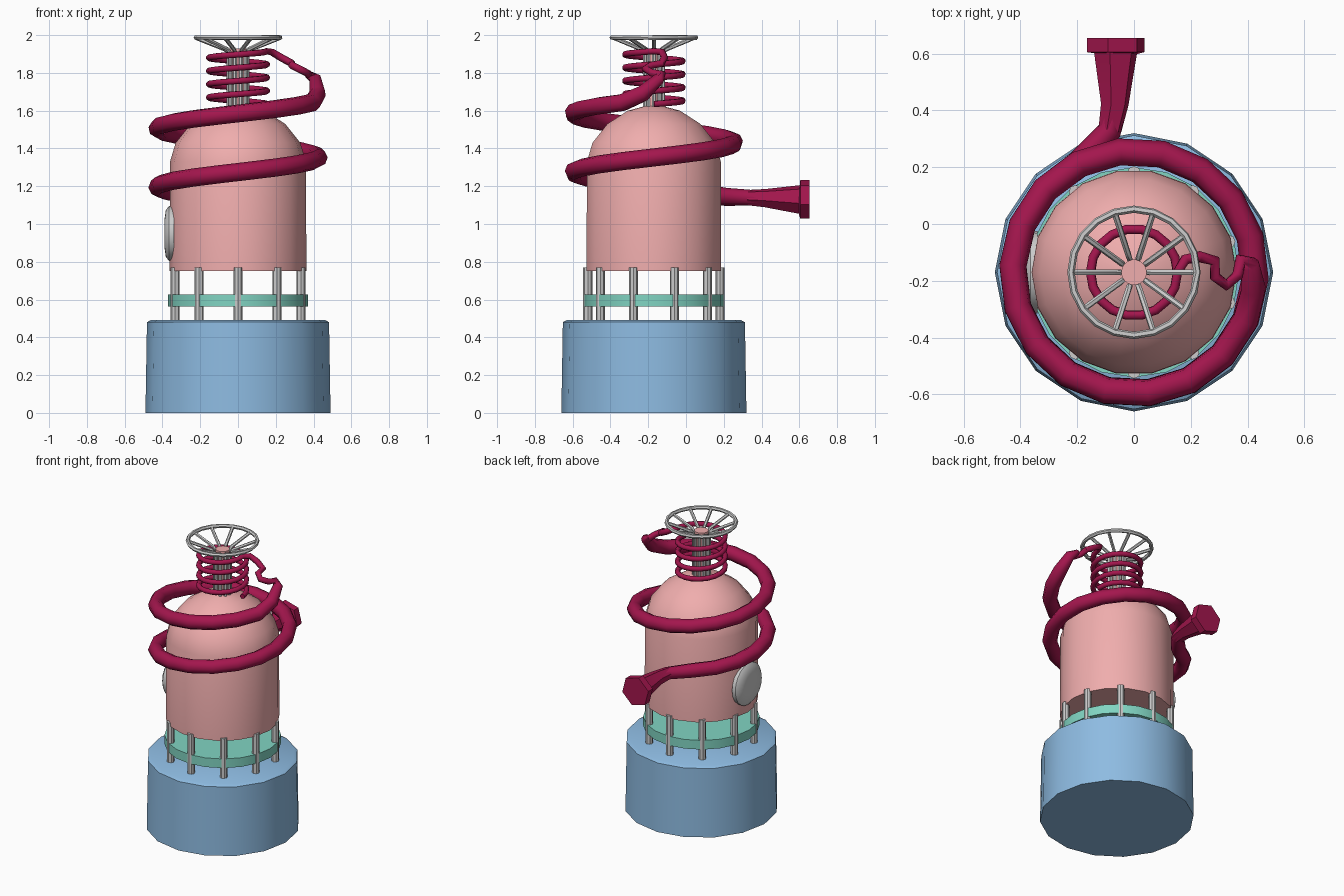
import bpy, bmesh, math
from mathutils import Vector, Matrix

if "Cube" in bpy.data.objects:
    bpy.data.objects.remove(bpy.data.objects["Cube"])

CY = -0.17  # the upright axis of the tank sits forward of the origin


def material(name, rgb):
    m = bpy.data.materials.new(name)
    m.diffuse_color = (*rgb, 1)
    m.use_nodes = True
    m.node_tree.nodes["Principled BSDF"].inputs["Base Color"].default_value = m.diffuse_color
    return m


BLUE = material("blue", (0.27, 0.50, 0.76))
PINK = material("pink", (0.87, 0.42, 0.42))
TEAL = material("teal", (0.22, 0.66, 0.54))
RED = material("crimson", (0.37, 0.008, 0.075))


def finish(bm, name, mat=None, angle=40):
    bmesh.ops.recalc_face_normals(bm, faces=bm.faces)
    me = bpy.data.meshes.new(name)
    bm.to_mesh(me)
    bm.free()
    ob = bpy.data.objects.new(name, me)
    bpy.context.collection.objects.link(ob)
    if mat:
        me.materials.append(mat)
    bpy.ops.object.select_all(action='DESELECT')
    ob.select_set(True)
    bpy.context.view_layer.objects.active = ob
    bpy.ops.object.shade_smooth_by_angle(angle=math.radians(angle))
    return ob


def bridge(bm, a, b):
    n = len(a)
    for i in range(n):
        bm.faces.new((a[i], a[(i + 1) % n], b[(i + 1) % n], b[i]))


def lathe(name, profile, sides, mat=None, matrix=None):
    """Capped solid from (radius, height) pairs."""
    bm = bmesh.new()
    rings = [[bm.verts.new((r * math.cos(math.tau * i / sides), r * math.sin(math.tau * i / sides), z))
              for i in range(sides)] for r, z in profile]
    for a, b in zip(rings, rings[1:]):
        bridge(bm, a, b)
    bm.faces.new(rings[0])
    bm.faces.new(rings[-1])
    bm.transform(matrix or Matrix.Translation((0, CY, 0)))
    return finish(bm, name, mat)


def sweep(bm, pts, radii, sides=8, closed=False):
    """Tube along a path, carrying the frame forward so it does not twist."""
    pts = [Vector(p) for p in pts]
    n = len(pts)
    rings, side = [], None
    for i, p in enumerate(pts):
        if closed:
            t = pts[(i + 1) % n] - pts[i - 1]
        else:
            t = pts[min(i + 1, n - 1)] - pts[max(i - 1, 0)]
        t.normalize()
        if side is None:
            side = t.orthogonal()
        side = (side - t * side.dot(t)).normalized()
        up = t.cross(side)
        r = radii[i] if isinstance(radii, list) else radii
        rings.append([bm.verts.new(p + r * (math.cos(math.tau * k / sides) * side
                                            + math.sin(math.tau * k / sides) * up)) for k in range(sides)])
    for a, b in zip(rings, rings[1:]):
        bridge(bm, a, b)
    if closed:
        bridge(bm, rings[-1], rings[0])
    else:
        bm.faces.new(rings[0])
        bm.faces.new(rings[-1])


def polar(r, deg, z):
    a = math.radians(deg)
    return (r * math.cos(a), CY + r * math.sin(a), z)


# Base drum
lathe("base_drum", [(0.49, 0), (0.482, 0.48), (0.46, 0.492)], 16, BLUE)

# Support posts between base and tank
bm = bmesh.new()
for i in range(10):
    a = 18 + 36 * i
    sweep(bm, [polar(0.35, a, 0.47), polar(0.35, a, 0.77)], 0.024)
finish(bm, "support_posts")

# Teal disc held by the posts
lathe("middle_disc", [(0.37, 0.563), (0.37, 0.627)], 20, TEAL)

# Tank with domed shoulder and neck
lathe("tank", [(0.362, 0.75), (0.36, 1.33), (0.33, 1.43), (0.25, 1.53), (0.14, 1.60),
               (0.045, 1.625), (0.045, 1.93)], 18, PINK)

# Round badge on the left flank (domed plate)
lathe("side_badge", [(0.145, 0.0), (0.145, 0.025), (0.125, 0.042), (0.07, 0.05)], 20, None,
      Matrix.Translation((-0.34, CY, 0.95)) @ Matrix.Rotation(math.radians(-90), 4, 'Y'))

# Hand wheel: rods climb the neck, then flare out to the rim
bm = bmesh.new()
for i in range(10):
    a = 36 * i
    sweep(bm, [polar(0.05, a, 1.60), polar(0.05, a, 1.905), polar(0.07, a, 1.925), polar(0.222, a, 1.985)],
          0.011, 6)
sweep(bm, [polar(0.222, 18 * i, 1.987) for i in range(20)], 0.013, 6, closed=True)
finish(bm, "hand_wheel")

# Main hose: straight inlet at the back, two turns round the tank, tapering to the thin line
path = [((-0.065, 0.42, 1.135), 0.04), ((-0.085, 0.33, 1.14), 0.042)]
for k in range(30):
    deg = 117 + 20 * k
    path.append((polar(0.427, deg, 1.12 + 0.31 * (deg - 90) / 360), 0.048))
path += [(polar(0.425, 712, 1.69), 0.045), (polar(0.41, 724, 1.77), 0.032)]
# Thin kinked line up to the top of the small coil
path += [((0.375, -0.125, 1.79), 0.022), ((0.365, -0.18, 1.80), 0.02), ((0.325, -0.215, 1.82), 0.02),
         ((0.285, -0.185, 1.84), 0.02), ((0.285, -0.13, 1.85), 0.02), ((0.23, -0.115, 1.88), 0.02),
         ((0.18, -0.125, 1.91), 0.019)]
# Small coil winding down the neck
for k in range(73):
    path.append((polar(0.153, -20 * k, 1.915 - 0.28 * k / 72), 0.017))
bm = bmesh.new()
sweep(bm, [p for p, r in path], [r for p, r in path])
finish(bm, "hose", RED, 60)

# Six-sided flared outlet
bm = bmesh.new()
sweep(bm, [(-0.085, 0.33, 1.14), (-0.068, 0.42, 1.137), (-0.065, 0.60, 1.13), (-0.065, 0.605, 1.13),
           (-0.065, 0.655, 1.13)], [0.042, 0.05, 0.078, 0.105, 0.105], 6)
finish(bm, "outlet_flare", RED, 30)
